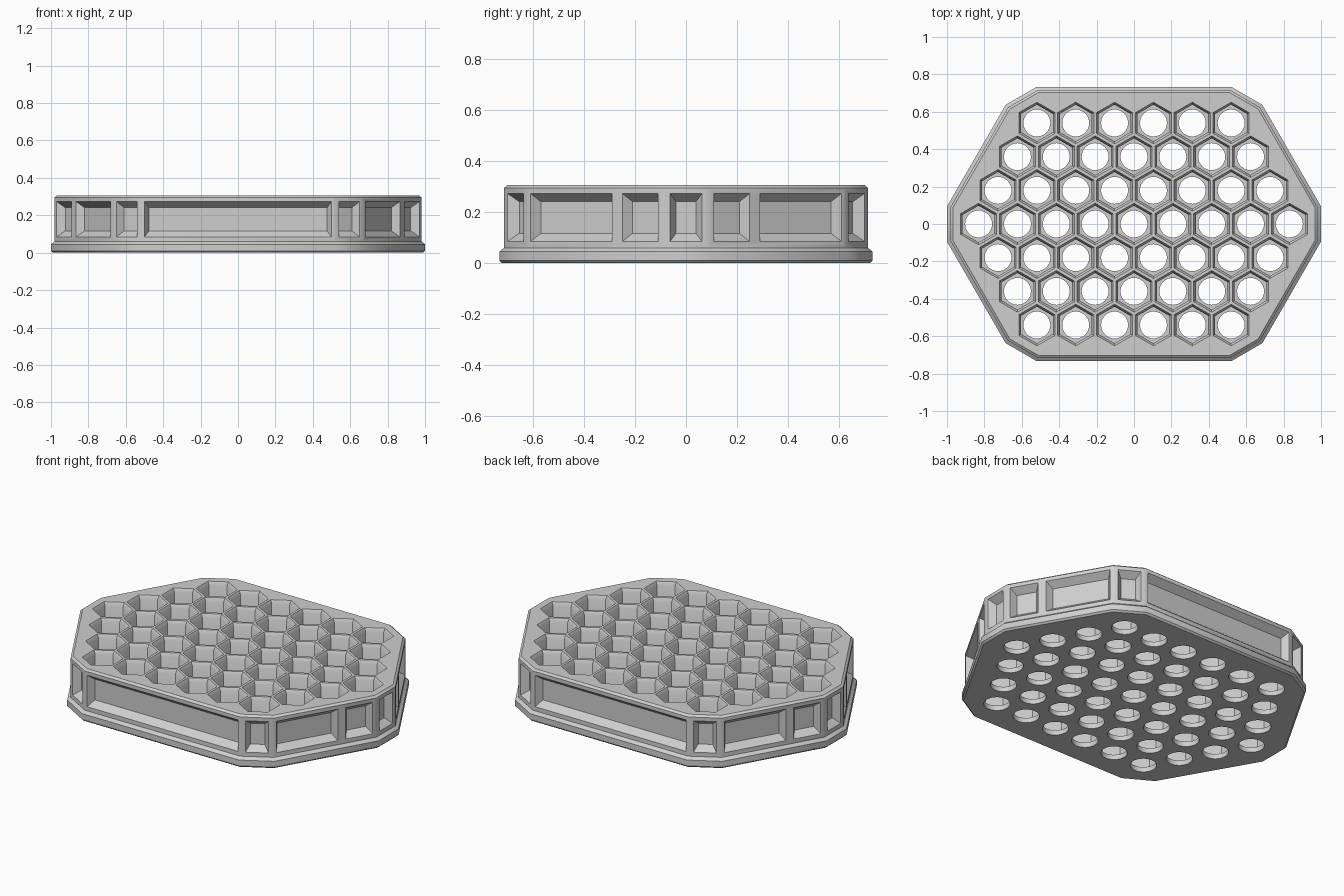
import bpy, bmesh
from math import sin, cos, pi, radians
from mathutils import Vector

cube = bpy.data.objects.get("Cube")
if cube:
    bpy.data.objects.remove(cube, do_unlink=True)

grey = bpy.data.materials.new("light grey")
grey.use_nodes = True
grey.diffuse_color = (0.62, 0.62, 0.62, 1)
grey.node_tree.nodes["Principled BSDF"].inputs["Base Color"].default_value = (0.62, 0.62, 0.62, 1)


def loft(bm, rings):
    """Closed solid through rings that have equal point counts."""
    loops = [[bm.verts.new(p) for p in ring] for ring in rings]
    n = len(loops[0])
    for low, high in zip(loops, loops[1:]):
        for i in range(n):
            j = (i + 1) % n
            bm.faces.new((low[i], low[j], high[j], high[i]))
    bm.faces.new(loops[0][::-1])
    bm.faces.new(loops[-1])


def finish(bm, name):
    bmesh.ops.recalc_face_normals(bm, faces=bm.faces)
    mesh = bpy.data.meshes.new(name)
    bm.to_mesh(mesh)
    bm.free()
    mesh.materials.append(grey)
    obj = bpy.data.objects.new(name, mesh)
    bpy.context.collection.objects.link(obj)
    return obj


def ngon(x, y, z, radius, sides):
    return [(x + radius * sin(2 * pi * k / sides),
             y + radius * cos(2 * pi * k / sides), z) for k in range(sides)]


# Twelve-sided outline: distance of each side from the centre, by side angle
DIST = {0: 1.0, 30: 0.913, 60: 0.895, 90: 0.733}
WALL = 0.018


def side_distance(angle):
    angle %= 180
    return DIST[min(angle, 180 - angle)]


def outline(inset, z):
    points = []
    for a in range(0, 360, 30):
        d0, d1 = side_distance(a) - inset, side_distance(a + 30) - inset
        s = (d1 - d0 * cos(radians(30))) / sin(radians(30))
        r = radians(a)
        points.append((d0 * cos(r) - s * sin(r), d0 * sin(r) + s * cos(r), z))
    return points


# Body with a stepped foot and bevelled rims
bm = bmesh.new()
profile = [(0.01, 0), (0, 0.01), (0, 0.045), (WALL, 0.06), (WALL, 0.295), (0.031, 0.306)]
loft(bm, [outline(inset, z) for inset, z in profile])
body = finish(bm, "honeycomb_tray")

# Hexagonal pockets and round drain holes
pockets, holes = bmesh.new(), bmesh.new()
PITCH, ROW = 0.2077, 0.18
for row in range(-3, 4):
    count = 9 - abs(row)
    for i in range(count):
        x, y = (i - (count - 1) / 2) * PITCH, row * ROW
        loft(pockets, [ngon(x, y, z, r, 6) for z, r in
                       ((0.03, 0.098), (0.286, 0.098), (0.31, 0.114))])
        loft(holes, [ngon(x, y, z, 0.072, 32) for z in (-0.05, 0.1)])

# Sloped recessed panels around the wall: side angle, centre along side, width
panels = bmesh.new()
PANELS = [(0, 0, 0.125), (30, -0.309, 0.162), (30, 0.003, 0.37),
          (60, -0.18, 0.127), (90, 0, 1.0)]
DEPTH, LIP = 0.04, 0.01
for angle, centre, width in PANELS:
    r = radians(angle)
    normal, tangent = Vector((cos(r), sin(r), 0)), Vector((-sin(r), cos(r), 0))
    rings = []
    for out in (-DEPTH, LIP):
        half = width / 2 + out * 0.6
        rise = 0.094 + out * 0.8
        mid = normal * (DIST[angle] - WALL + out) + tangent * centre
        rings.append([mid + tangent * half * a + Vector((0, 0, 0.179 + rise * b))
                      for a, b in ((-1, -1), (1, -1), (1, 1), (-1, 1))])
    for sx in (1,) if angle == 90 else (1, -1):
        for sy in (1,) if angle == 0 else (1, -1):
            loft(panels, [[(p.x * sx, p.y * sy, p.z) for p in ring] for ring in rings])

# Cut everything out of the body
cutters = [finish(pockets, "hex_pockets"), finish(holes, "drain_holes"),
           finish(panels, "side_panels")]
for cutter in cutters:
    cutter.hide_render = True
    mod = body.modifiers.new(cutter.name, 'BOOLEAN')
    mod.operation = 'DIFFERENCE'
    mod.solver = 'EXACT'
    mod.object = cutter
bpy.context.view_layer.update()
evaluated = body.evaluated_get(bpy.context.evaluated_depsgraph_get())
result = bpy.data.meshes.new_from_object(evaluated)
body.modifiers.clear()
body.data = result
for cutter in cutters:
    bpy.data.objects.remove(cutter, do_unlink=True)

# One colour, smooth only over shallow edges
result.materials.clear()
result.materials.append(grey)
for face in result.polygons:
    face.material_index = 0
bpy.ops.object.select_all(action='DESELECT')
body.select_set(True)
bpy.context.view_layer.objects.active = body
bpy.ops.object.shade_smooth_by_angle(angle=radians(32))
